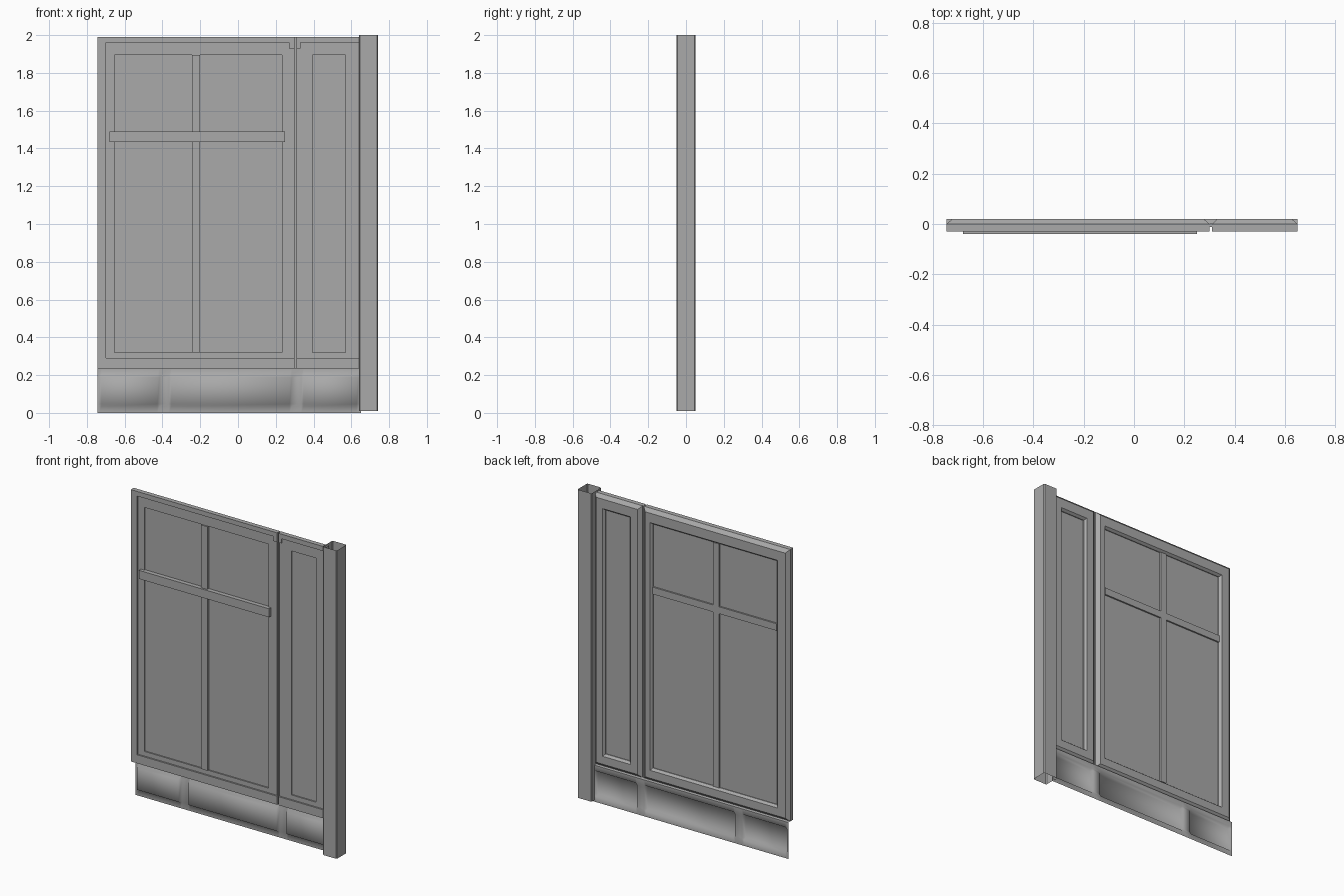
import bpy
import bmesh
import math

if "Cube" in bpy.data.objects:
    bpy.data.objects.remove(bpy.data.objects["Cube"], do_unlink=True)

GREY = (0.4, 0.4, 0.4, 1.0)
grey = bpy.data.materials.new("plain_grey")
grey.use_nodes = True
grey.diffuse_color = GREY
grey.node_tree.nodes["Principled BSDF"].inputs["Base Color"].default_value = GREY


def finish(bm, name, smooth=None):
    """Turn a bmesh into a named, coloured object."""
    bmesh.ops.remove_doubles(bm, verts=bm.verts, dist=0.0001)
    bmesh.ops.recalc_face_normals(bm, faces=bm.faces)
    mesh = bpy.data.meshes.new(name)
    bm.to_mesh(mesh)
    bm.free()
    mesh.materials.append(grey)
    obj = bpy.data.objects.new(name, mesh)
    bpy.context.collection.objects.link(obj)
    if smooth:
        bpy.ops.object.select_all(action="DESELECT")
        obj.select_set(True)
        bpy.context.view_layer.objects.active = obj
        bpy.ops.object.shade_smooth_by_angle(angle=math.radians(smooth))
    return obj


def box(name, x, y, z):
    """Box from three (low, high) ranges."""
    bm = bmesh.new()
    bmesh.ops.create_cube(bm, size=1)
    for v in bm.verts:
        v.co = [lo + (c + 0.5) * (hi - lo) for c, (lo, hi) in zip(v.co, (x, y, z))]
    return finish(bm, name)


def grow(rect, d):
    x0, x1, z0, z1 = rect
    return (x0 - d, x1 + d, z0 - d, z1 + d)


def window_frame(name, outer, rebate, opening):
    """Rectangular frame: stepped front, chamfered back."""
    loops = [(outer, 0.0), (outer, -0.03), (rebate, -0.03), (rebate, -0.02),
             (opening, -0.02), (opening, 0.005), (grow(opening, 0.012), 0.02),
             (grow(outer, -0.022), 0.02)]
    bm = bmesh.new()
    rings = []
    for (x0, x1, z0, z1), y in loops:
        corners = ((x0, z0), (x1, z0), (x1, z1), (x0, z1))
        rings.append([bm.verts.new((x, y, z)) for x, z in corners])
    for a, b in zip(rings, rings[1:] + rings[:1]):
        for i in range(4):
            j = (i + 1) % 4
            bm.faces.new((a[i], a[j], b[j], b[i]))
    bmesh.ops.dissolve_degenerate(bm, edges=bm.edges, dist=0.0001)
    finish(bm, name)
    # Pane filling the opening
    x0, x1, z0, z1 = opening
    box(name.replace("frame", "pane"), (x0, x1), (-0.012, 0.0), (z0, z1))


BOTTOM, TOP = 0.235, 1.99
window_frame("wide_window_frame", (-0.745, 0.30, BOTTOM, TOP),
             (-0.70, 0.30, 0.29, 1.96), (-0.655, 0.232, 0.32, 1.895))
window_frame("narrow_window_frame", (0.31, 0.65, BOTTOM, TOP),
             (0.31, 0.65, 0.29, 1.96), (0.395, 0.57, 0.32, 1.895))

# Seam between the two frames, with a small tab at its head
box("seam_backing", (0.298, 0.312), (-0.012, -0.002), (BOTTOM, TOP))
for side, x in (("right", (0.27, 0.30)), ("left", (0.31, 0.33))):
    box(f"head_tab_{side}", x, (-0.03, -0.015), (1.93, 1.965))

# Glazing bars of the wide window
box("vertical_glazing_bar", (-0.243, -0.2), (-0.028, 0.01), (0.32, 1.895))
box("cross_bar_front", (-0.68, 0.25), (-0.04, -0.012), (1.435, 1.49))
box("cross_bar_back", (-0.655, 0.232), (-0.005, 0.01), (1.445, 1.49))

# Kick panel: thin pressed sheet with three raised fields
fields = [(-0.735, -0.415), (-0.365, 0.285), (0.335, 0.64)]
SLOPE = 0.012
columns = [(-0.745, False)]
for lo, hi in fields:
    columns += [(lo, False), (lo + SLOPE, True), (hi - SLOPE, True), (hi, False)]
columns.append((0.65, False))
rows = [(0.0, False), (0.035, False), (0.035 + SLOPE, True),
        (0.2 - SLOPE, True), (0.2, False), (BOTTOM, False)]
bm = bmesh.new()
grid = [[bm.verts.new((x, 0.0 if up_x and up_z else 0.02, z)) for x, up_x in columns]
        for z, up_z in rows]
grid.append([bm.verts.new((x, 0.0, BOTTOM + 0.003)) for x, _ in columns])
for low, high in zip(grid, grid[1:]):
    for i in range(len(columns) - 1):
        bm.faces.new((low[i], low[i + 1], high[i + 1], high[i]))
finish(bm, "kick_panel", smooth=75)

# Hollow corner post, open at both ends, with eased edges
HALF, EASE = 0.05, 0.005
outline = []
for sx, sy in ((1, 1), (-1, 1), (-1, -1), (1, -1)):
    pair = [(sx * HALF, sy * (HALF - EASE)), (sx * (HALF - EASE), sy * HALF)]
    outline += pair if sx == sy else pair[::-1]
bm = bmesh.new()
low, high = [[bm.verts.new((0.69 + x, y, z)) for x, y in outline] for z in (0.01, 2.0)]
for i in range(len(outline)):
    j = (i + 1) % len(outline)
    bm.faces.new((low[i], low[j], high[j], high[i]))
finish(bm, "corner_post")
